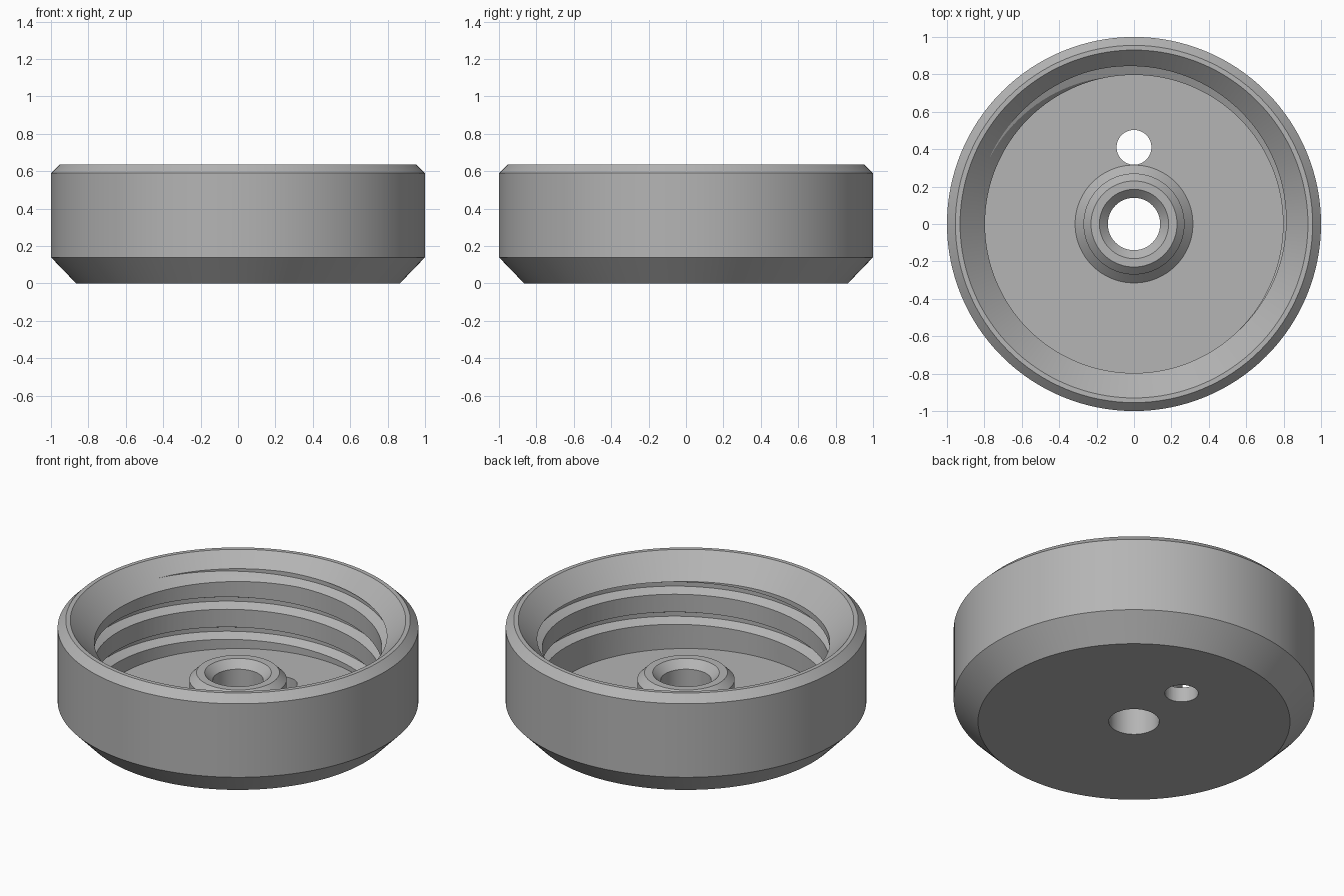
import bpy, bmesh, math

old = bpy.data.objects.get("Cube")
if old:
    bpy.data.objects.remove(old, do_unlink=True)

SEGMENTS = 128
FLOOR = 0.09
TOP = 0.635

grey = bpy.data.materials.new("plain grey")
grey.use_nodes = True
colour = (0.46, 0.46, 0.46, 1)
grey.diffuse_color = colour
grey.node_tree.nodes["Principled BSDF"].inputs["Base Color"].default_value = colour


def finish(name, bm):
    bmesh.ops.recalc_face_normals(bm, faces=bm.faces[:])
    mesh = bpy.data.meshes.new(name)
    bm.to_mesh(mesh)
    bm.free()
    obj = bpy.data.objects.new(name, mesh)
    bpy.context.collection.objects.link(obj)
    mesh.materials.append(grey)
    return obj


def sweep(name, profile, steps, step_angle, start=0.0, rise=0.0, closed=True):
    """Sweep a closed (radius, height) profile round z, rising per step."""
    bm = bmesh.new()
    count = steps if closed else steps + 1
    rings = []
    for i in range(count):
        a = start + i * step_angle
        rings.append([bm.verts.new((r * math.cos(a), r * math.sin(a), z + i * rise))
                      for r, z in profile])
    n = len(profile)
    for i in range(steps):
        a, b = rings[i], rings[(i + 1) % count]
        for j in range(n):
            k = (j + 1) % n
            bm.faces.new((a[j], b[j], b[k], a[k]))
    if not closed:
        bm.faces.new(rings[0])
        bm.faces.new(rings[-1])
    return finish(name, bm)


def cut(target, cutter):
    mod = target.modifiers.new("cut", 'BOOLEAN')
    mod.operation = 'DIFFERENCE'
    mod.solver = 'EXACT'
    mod.object = cutter
    bpy.context.view_layer.objects.active = target
    bpy.ops.object.modifier_apply(modifier=mod.name)
    bpy.data.objects.remove(cutter, do_unlink=True)


# Cap body: outer wall, funnel mouth, floor and hollow centre boss
body_profile = [
    (0.14, 0), (0.865, 0), (1, 0.14), (1, 0.59), (0.955, TOP), (0.93, TOP),
    (0.797, 0.5), (0.797, FLOOR), (0.315, FLOOR), (0.27, 0.135),
    (0.27, 0.275), (0.23, 0.315), (0.185, 0.315), (0.14, 0.27),
]
cap = sweep("threaded_cap", body_profile, SEGMENTS, math.tau / SEGMENTS)

# Internal thread: one right-handed helical groove
PITCH = 0.184
TURNS = 2.6
start = math.radians(125) - 0.35 * math.tau
groove_top = 0.22 - 0.35 * PITCH
groove_profile = [(0.76, 0), (0.797, 0), (0.85, -0.025), (0.85, -0.05),
                  (0.797, -0.075), (0.76, -0.075)]
steps = int(TURNS * SEGMENTS)
groove = sweep("groove_cutter", [(r, z + groove_top + 0.02) for r, z in groove_profile],
               steps, math.tau / SEGMENTS, start + 0.02 / PITCH * math.tau,
               PITCH / SEGMENTS, closed=False)
cut(cap, groove)

# Vent hole through the floor
bm = bmesh.new()
bmesh.ops.create_cone(bm, cap_ends=True, segments=48, radius1=0.093, radius2=0.093, depth=0.3)
bmesh.ops.translate(bm, verts=bm.verts[:], vec=(0, 0.41, 0.05))
cut(cap, finish("hole_cutter", bm))

bpy.ops.object.select_all(action='DESELECT')
cap.select_set(True)
bpy.context.view_layer.objects.active = cap
bpy.ops.object.shade_smooth_by_angle(angle=math.radians(20))
